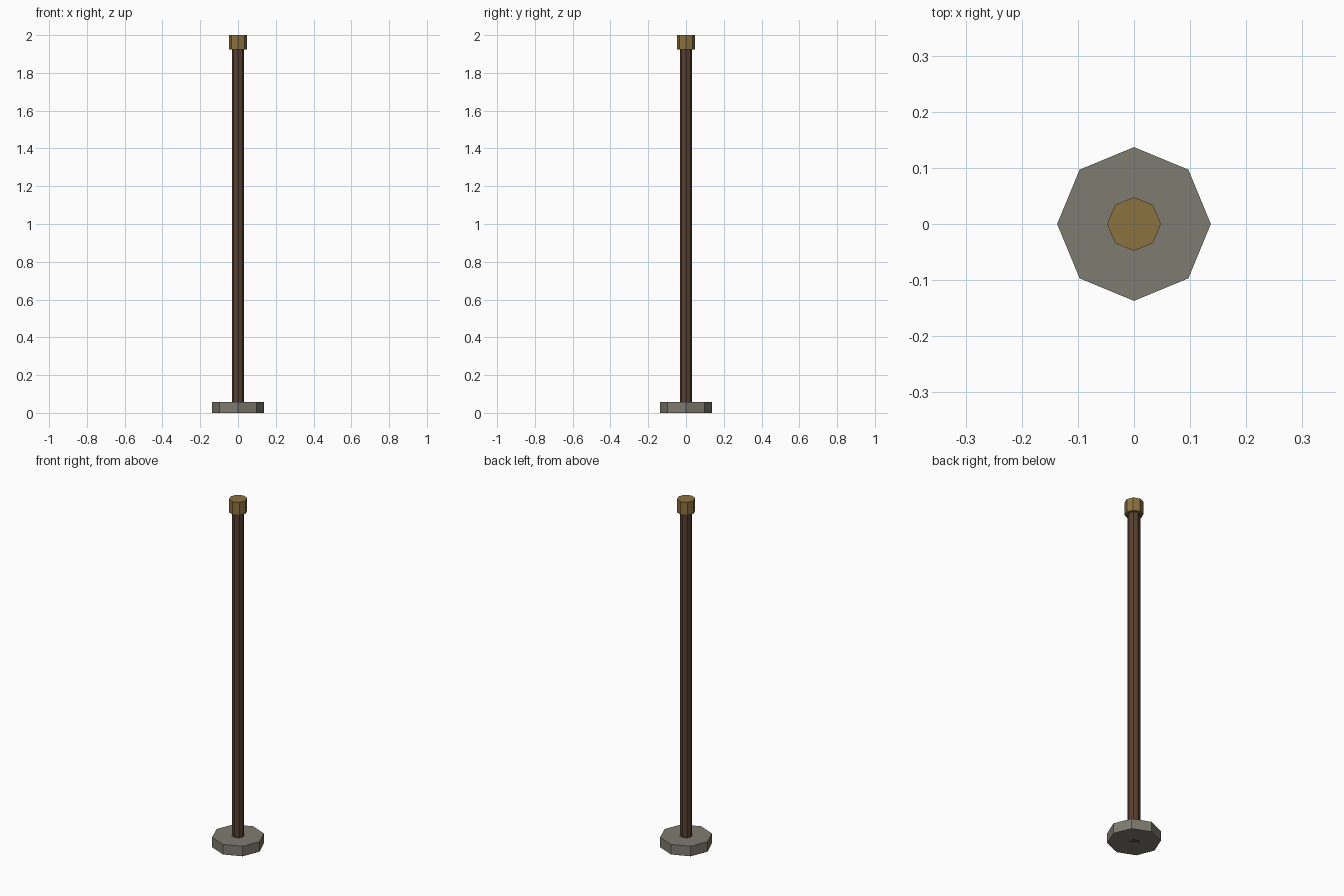
import bpy

if "Cube" in bpy.data.objects:
    bpy.data.objects.remove(bpy.data.objects["Cube"])


def material(name, rgb):
    m = bpy.data.materials.new(name)
    m.diffuse_color = (*rgb, 1.0)
    m.use_nodes = True
    m.node_tree.nodes["Principled BSDF"].inputs["Base Color"].default_value = m.diffuse_color
    return m


def prism(name, radius, z0, z1, mat):
    # eight-sided upright prism with corners on the x and y axes
    bpy.ops.mesh.primitive_cylinder_add(vertices=8, radius=radius, depth=z1 - z0,
                                        location=(0, 0, (z0 + z1) / 2))
    ob = bpy.context.object
    ob.name = name
    ob.data.materials.append(mat)
    return ob


stone = material("stone", (0.21, 0.20, 0.16))
wood = material("wood", (0.10, 0.05, 0.03))
brass = material("brass", (0.26, 0.17, 0.05))

# Foot plate, pole running through it to the ground, and end cap
prism("base", 0.137, 0.0, 0.058, stone)
prism("pole", 0.033, 0.0, 1.96, wood)
prism("cap", 0.048, 1.925, 2.0, brass)
